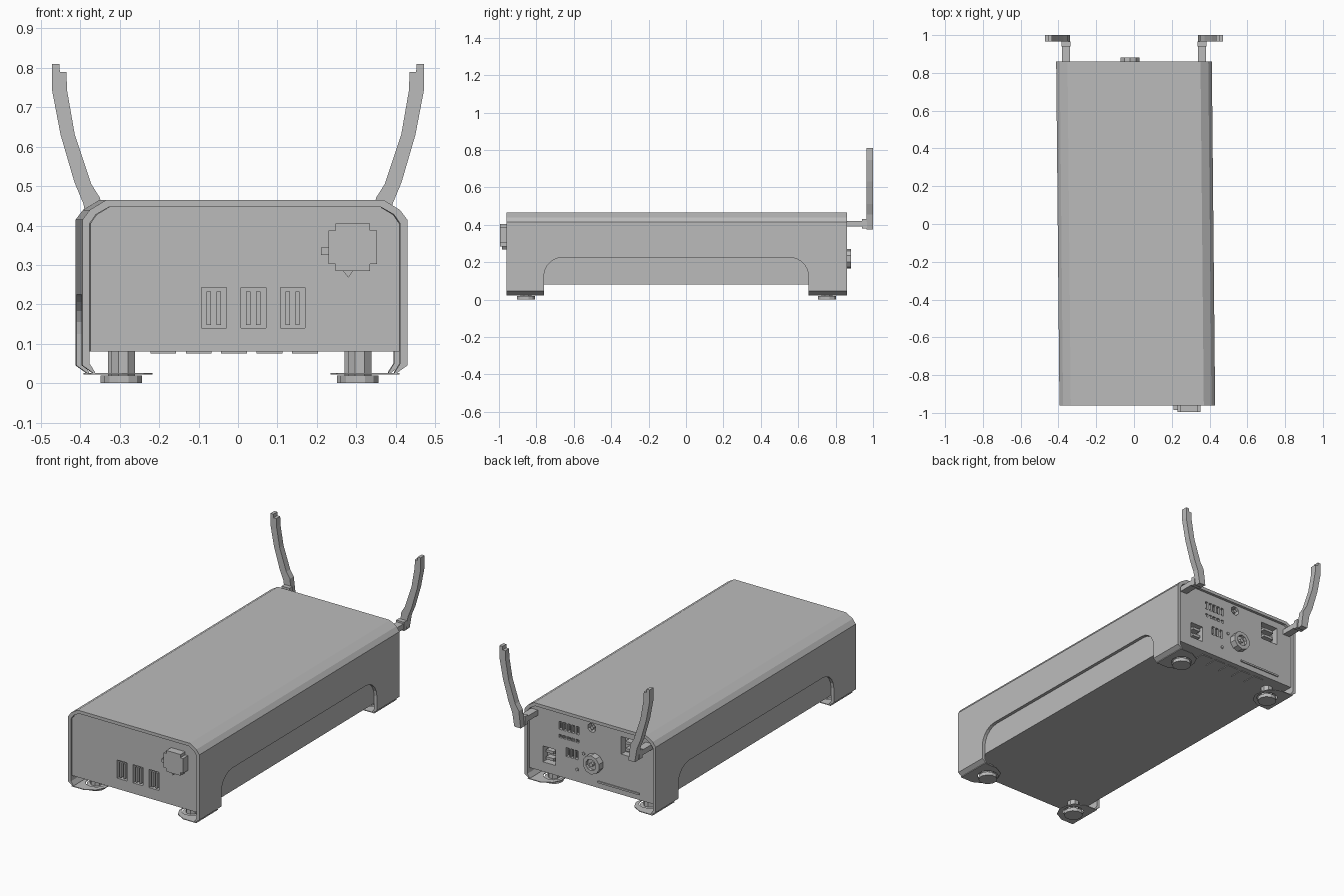
import bpy, bmesh, math
from mathutils import Vector

cube = bpy.data.objects.get("Cube")
if cube:
    bpy.data.objects.remove(cube, do_unlink=True)

FRONT, BACK = -0.96, 0.86

grey = bpy.data.materials.new("plain grey")
grey.use_nodes = True
grey.diffuse_color = (0.5, 0.5, 0.5, 1)
grey.node_tree.nodes["Principled BSDF"].inputs["Base Color"].default_value = (0.5, 0.5, 0.5, 1)


def prism(name, outline, axis, lo, hi, skew=False):
    """Extrude a 2D outline along an axis; skew leans the body slightly along y."""
    def place(a, b, c):
        p = {"x": (c, a, b), "y": (a, c, b), "z": (a, b, c)}[axis]
        return Vector((p[0] + (0.0096 * (BACK - p[1]) if skew else 0), p[1], p[2]))
    bm = bmesh.new()
    low = [bm.verts.new(place(a, b, lo)) for a, b in outline]
    high = [bm.verts.new(place(a, b, hi)) for a, b in outline]
    bm.faces.new(low)
    bm.faces.new(high[::-1])
    n = len(outline)
    for i in range(n):
        j = (i + 1) % n
        bm.faces.new((low[j], low[i], high[i], high[j]))
    bmesh.ops.recalc_face_normals(bm, faces=bm.faces)
    mesh = bpy.data.meshes.new(name)
    bm.to_mesh(mesh)
    bm.free()
    mesh.materials.append(grey)
    ob = bpy.data.objects.new(name, mesh)
    bpy.context.collection.objects.link(ob)
    return ob


def rect(cx, cy, w, h):
    return [(cx - w / 2, cy - h / 2), (cx + w / 2, cy - h / 2),
            (cx + w / 2, cy + h / 2), (cx - w / 2, cy + h / 2)]


def ring(cx, cy, r, n=8):
    return [(cx + r * math.cos(math.tau * (i + .5) / n),
             cy + r * math.sin(math.tau * (i + .5) / n)) for i in range(n)]


def cut(target, cutter):
    cutter.hide_render = True
    mod = target.modifiers.new("cut", "BOOLEAN")
    mod.operation = "DIFFERENCE"
    mod.solver = "EXACT"
    mod.object = cutter
    bpy.context.view_layer.objects.active = target
    bpy.ops.object.modifier_apply(modifier=mod.name)
    bpy.data.objects.remove(cutter, do_unlink=True)


def mirrored(half):
    return half + [(-x, z) for x, z in reversed(half)]


# Folded outer shell with arched cutouts along both sides
outer = [(.38, .022), (.412, .045), (.412, .415), (.393, .44), (.352, .465)]
inner = [(.38, .028), (.394, .05), (.394, .405), (.378, .428), (.345, .447)]
shell = prism("outer_shell", mirrored(outer) + mirrored(inner)[::-1], "y", FRONT, BACK, True)
arch = [(-.76, -.1), (-.76, .12)]
for cy, start in ((-.66, 180), (.555, 90)):
    for k in range(6):
        a = math.radians(start - 18 * k)
        arch.append((cy + .1 * math.cos(a), .125 + .1 * math.sin(a)))
arch += [(.655, .12), (.655, -.1)]
cut(shell, prism("arch_cutter", arch, "x", -1, 1))

# Inner chassis, set back a little inside the shell ends
core = mirrored([(.392, .08), (.392, .405), (.376, .428), (.344, .447)])
chassis = prism("inner_chassis", core, "y", FRONT + .008, BACK - .015, True)

# Front sockets: recess with tongues
for i in range(3):
    x = -.061 + .1 * i
    cut(chassis, prism("socket_cutter", rect(x, .192, .063, .103), "y", -1, FRONT + .05))
    for dx in (-.013, .012):
        prism(f"front_socket_tongue_{i}", rect(x + dx, .19, .011, .085), "y", FRONT + .01, FRONT + .052)

# Front knob with stepped corners and two nubs
step = [(.061, .042), (.044, .042), (.044, .06)]
quads = [step, [(-x, z) for x, z in step[::-1]], [(-x, -z) for x, z in step],
         [(x, -z) for x, z in step[::-1]]]
prism("front_knob", [(.291 + x, .345 + z) for q in quads for x, z in q], "y", -.995, FRONT + .02)
prism("knob_side_nub", rect(.222, .335, .024, .02), "y", -.985, FRONT + .01)
prism("knob_lower_nub", [(.265, .287), (.28, .268), (.293, .287)], "y", -.985, FRONT + .01)

# Corner plates under the shell, with feet through them
pad = [(.02, 0), (.1, 0), (.155, .03), (.178, .075), (.178, .125), (.155, .17), (.1, .2), (.02, .2)]
for end, edge, way in (("front", FRONT, 1), ("back", BACK, -1)):
    for side, s in (("left", 1), ("right", -1)):
        fx = s * .3 + .0096 * (BACK - edge) / 2
        fy = edge + way * .105
        plate = prism(f"{end}_{side}_corner_plate",
                      [(s * (.412 - d), edge + way * e) for d, e in pad], "z", .022, .026, True)
        cut(plate, prism("hole_cutter", ring(fx, fy, .055, 16), "z", -.1, .06))
        prism(f"{end}_{side}_foot", ring(fx, fy, .05, 12), "z", 0, .02)
        prism(f"{end}_{side}_foot_stem", ring(fx, fy, .032), "z", .018, .085)

# Underside vents
for i in range(5):
    prism(f"bottom_vent_{i}", rect(.17 - .09 * i, .775, .065, .08), "z", .076, .081)

# Back panel sockets: recesses and connectors
WALL = BACK - .015
for x, z, w, h in ((.267, .18, .08, .09), (-.24, .36, .11, .1)):
    cut(chassis, prism("back_cutter", rect(x, z, w, h), "y", WALL - .04, 1))
    for dz in (-.02, .02):
        prism("back_socket_pin", rect(x, z + dz, w * .6, .015), "y", WALL - .042, WALL - .005)
for label, x, z, count, h in (("upper", .144, .37, 5, .045), ("middle", .144, .31, 5, .018),
                              ("lower", .124, .23, 3, .05)):
    for i in range(count):
        cx = x + .027 * (i - (count - 1) / 2)
        cut(chassis, prism("port_cutter", rect(cx, z, .019, h), "y", WALL - .025, 1))
        prism(f"{label}_port_tongue_{i}", rect(cx, z, .006, h * .6), "y", WALL - .027, WALL - .005)
cut(chassis, prism("jack_cutter", ring(0, .41, .026), "y", WALL - .03, 1))
prism("back_jack_pin", ring(0, .41, .01), "y", WALL - .032, WALL)
connector = prism("back_round_connector", ring(-.02, .218, .053, 10), "y", WALL - .01, .882)
cut(connector, prism("connector_cutter", ring(-.02, .218, .032, 10), "y", .865, 1))
prism("connector_core", ring(-.02, .218, .012, 6), "y", .86, .88)
for x, z in ((.05, .25), (.09, .15)):
    prism("back_screw", ring(x, z, .009, 6), "y", WALL - .005, WALL + .006)
prism("back_lower_strip", rect(-.17, .115, .26, .01), "y", WALL - .005, WALL + .006)

# Two bent antennas on brackets
blade = [(.338, .375), (.378, .375), (.392, .455), (.415, .51), (.45, .63), (.472, .745),
         (.472, .81), (.453, .81), (.452, .79), (.435, .79), (.434, .745), (.414, .63),
         (.372, .505), (.35, .47)]
for side, s in (("left", 1), ("right", -1)):
    prism(f"{side}_antenna", [(s * x, z) for x, z in blade], "y", .965, 1)
    prism(f"{side}_antenna_hinge", rect(s * .36, .405, .05, .05), "y", .94, .967)
    prism(f"{side}_antenna_bracket", rect(s * .36, .405, .042, .03), "y", WALL - .01, .945)
